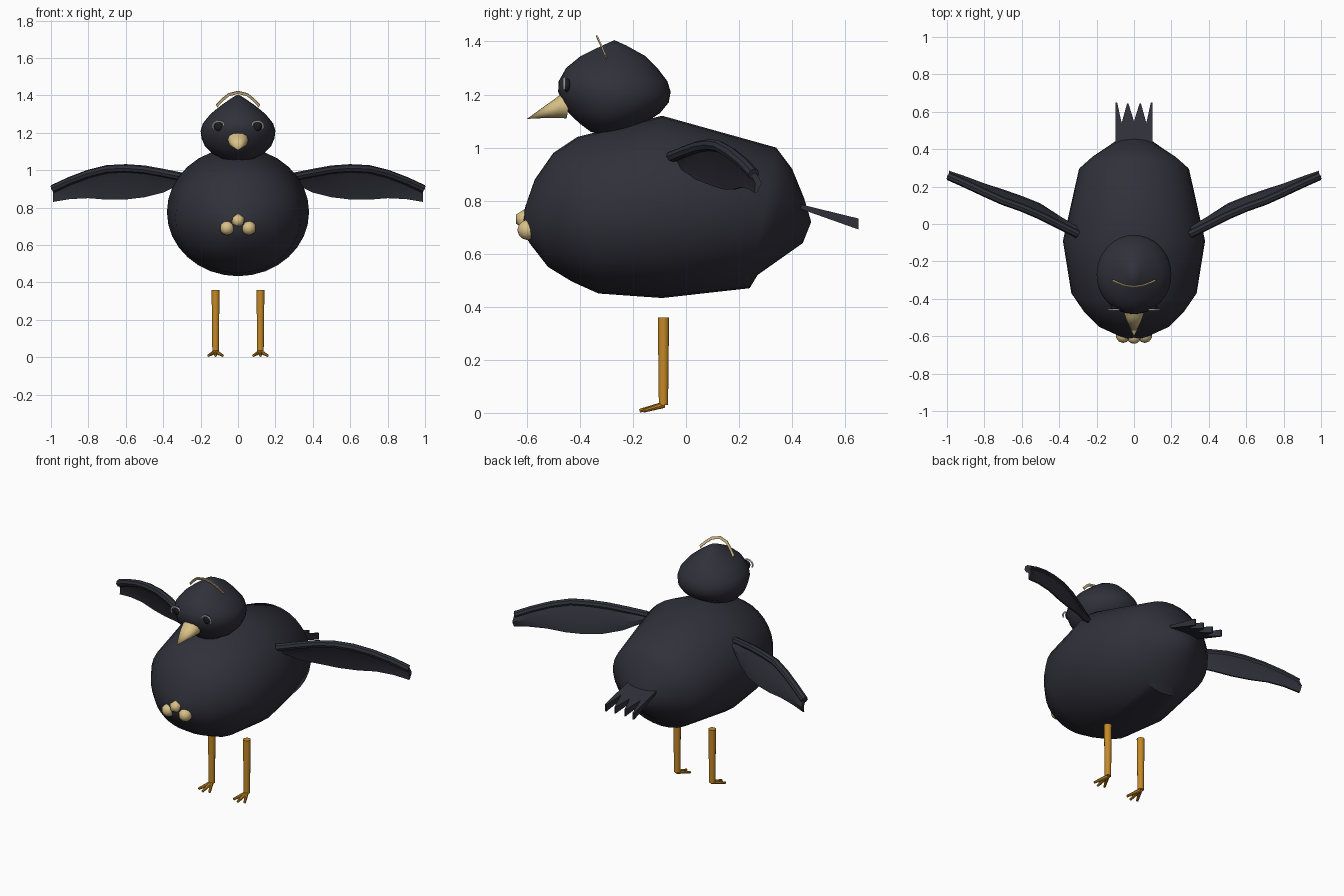
import bpy, bmesh, math
from mathutils import Vector

if "Cube" in bpy.data.objects:
    bpy.data.objects.remove(bpy.data.objects["Cube"])


def material(name, color):
    m = bpy.data.materials.new(name)
    m.diffuse_color = (*color, 1)
    m.use_nodes = True
    m.node_tree.nodes["Principled BSDF"].inputs["Base Color"].default_value = m.diffuse_color
    return m


DARK = material("charcoal plumage", (0.03, 0.03, 0.043))
TAN = material("pale tan", (0.69, 0.53, 0.24))
ORANGE = material("leg orange", (0.56, 0.25, 0.02))
BLACK = material("eye black", (0.012, 0.012, 0.015))
WHITE = material("eye white", (0.8, 0.8, 0.8))


def finish(name, bm, mat, angle=40):
    bmesh.ops.recalc_face_normals(bm, faces=bm.faces[:])
    me = bpy.data.meshes.new(name)
    bm.to_mesh(me)
    bm.free()
    ob = bpy.data.objects.new(name, me)
    bpy.context.collection.objects.link(ob)
    me.materials.append(mat)
    bpy.ops.object.select_all(action='DESELECT')
    ob.select_set(True)
    bpy.context.view_layer.objects.active = ob
    if angle:
        bpy.ops.object.shade_smooth_by_angle(angle=math.radians(angle))
    return ob


def loft(name, rings, mat, start=None, end=None, angle=40):
    """Skin closed rings; optional pole points, otherwise flat caps."""
    bm = bmesh.new()
    loops = [[bm.verts.new(p) for p in r] for r in rings]
    n = len(loops[0])
    for a, b in zip(loops, loops[1:]):
        for i in range(n):
            bm.faces.new((a[i], a[(i + 1) % n], b[(i + 1) % n], b[i]))
    for loop, pole in ((loops[0], start), (loops[-1], end)):
        if pole is None:
            bm.faces.new(loop)
        else:
            v = bm.verts.new(pole)
            for i in range(n):
                bm.faces.new((loop[i], loop[(i + 1) % n], v))
    return finish(name, bm, mat, angle)


def circle(c, u, v, n):
    c, u, v = Vector(c), Vector(u), Vector(v)
    return [c + u * math.cos(2 * math.pi * i / n) + v * math.sin(2 * math.pi * i / n)
            for i in range(n)]


def rod(name, a, b, r1, r2, mat, n=8):
    a, b = Vector(a), Vector(b)
    d = (b - a).normalized()
    u = d.orthogonal().normalized()
    v = d.cross(u)
    return loft(name, [circle(a, u * r1, v * r1, n), circle(b, u * r2, v * r2, n)], mat)


def tube(name, pts, r, mat, n=8):
    pts = [Vector(p) for p in pts]
    rings = []
    for i, p in enumerate(pts):
        d = (pts[min(i + 1, len(pts) - 1)] - pts[max(i - 1, 0)]).normalized()
        u = d.cross(Vector((0, 0, 1))).normalized()
        rings.append(circle(p, u * r, d.cross(u) * r, n))
    return loft(name, rings, mat)


def ball(name, c, r, mat, scale=(1, 1, 1), sub=2):
    bm = bmesh.new()
    bmesh.ops.create_icosphere(bm, subdivisions=sub, radius=r)
    for v in bm.verts:
        v.co = Vector(c) + Vector([v.co[k] * scale[k] for k in range(3)])
    return finish(name, bm, mat, 60)


# Body: tilted rings (top y, top z, bottom y, bottom z, half width)
body = [(-0.605, 0.78, -0.59, 0.64, 0.08), (-0.57, 0.88, -0.52, 0.55, 0.19),
        (-0.50, 0.98, -0.43, 0.495, 0.27), (-0.41, 1.04, -0.33, 0.45, 0.335),
        (-0.09, 1.12, -0.09, 0.433, 0.38), (0.34, 1.0, 0.24, 0.47, 0.295),
        (0.40, 0.92, 0.27, 0.52, 0.24), (0.445, 0.81, 0.44, 0.64, 0.10)]
rings = []
for ty, tz, by, bz, w in body:
    rings.append(circle((0, (ty + by) / 2, (tz + bz) / 2), (w, 0, 0),
                        (0, (ty - by) / 2, (tz - bz) / 2), 32))
loft("body", rings, DARK, (0, -0.622, 0.70), (0, 0.472, 0.72), 50)

# Head: pointed turnip profile (z, centre y, radius x, radius y)
head = [(1.06, -0.29, 0.08, 0.07), (1.09, -0.28, 0.14, 0.12), (1.13, -0.27, 0.178, 0.172),
        (1.17, -0.265, 0.195, 0.2), (1.21, -0.27, 0.2, 0.212), (1.25, -0.275, 0.188, 0.205),
        (1.30, -0.28, 0.147, 0.172), (1.345, -0.275, 0.092, 0.122), (1.385, -0.27, 0.035, 0.045)]
loft("head", [circle((0, y, z), (rx, 0, 0), (0, ry, 0), 32) for z, y, rx, ry in head],
     DARK, (0, -0.29, 1.04), (0, -0.27, 1.405), 60)

# Beak
loft("beak", [circle((0, -0.44, 1.165), (0.056, 0, 0), (0, 0.01, 0.055), 12),
              circle((0, -0.475, 1.159), (0.053, 0, 0), (0, 0.01, 0.047), 12),
              circle((0, -0.51, 1.146), (0.042, 0, 0), (0, 0.01, 0.034), 12)],
     TAN, None, (0, -0.60, 1.108), 60)

# Crest: thin flat ribbon arching over the brow
crest = []
for x, y, z in [(-0.115, -0.302, 1.343), (-0.085, -0.315, 1.375), (-0.05, -0.328, 1.403),
                (0, -0.335, 1.416), (0.05, -0.328, 1.403), (0.085, -0.315, 1.375),
                (0.115, -0.302, 1.343)]:
    c = Vector((x, y, z))
    out = Vector((x * 4, -0.3, 0.8)).normalized() * 0.008
    thick = Vector((0, 0.0025, 0.001))
    crest.append([c + out + thick, c + out - thick, c - out - thick, c - out + thick])
loft("crest", crest, TAN, angle=None)

# Belly knobs
for i, (x, y, z) in enumerate([(0, -0.607, 0.73), (-0.058, -0.597, 0.69), (0.058, -0.597, 0.69)]):
    ball("belly_knob_%d" % i, (x, y, z), 0.039, TAN, sub=2 if i else 1)

# Tail: jagged flat fan, thicker towards the tips
outline = [(-0.1, 0.42), (-0.1, 0.65), (-0.09, 0.65), (-0.066, 0.54), (-0.037, 0.645),
           (-0.03, 0.645), (0, 0.55), (0.03, 0.645), (0.037, 0.645), (0.066, 0.54),
           (0.09, 0.65), (0.1, 0.65), (0.1, 0.42)]
bm = bmesh.new()
layers = []
for side in (1, -1):
    layers.append([bm.verts.new((x, y, 0.775 - (y - 0.44) * 0.3
                                 + side * (0.008 + (y - 0.42) * 0.055))) for x, y in outline])
    bm.faces.new(layers[-1])
for i in range(len(outline)):
    j = (i + 1) % len(outline)
    bm.faces.new((layers[0][i], layers[0][j], layers[1][j], layers[1][i]))
finish("tail", bm, DARK, None)

# Wing stations: x, y, top z, bottom y, bottom z
wing = [(0.30, -0.055, 0.965, -0.03, 0.93), (0.40, -0.005, 0.985, 0.04, 0.88),
        (0.50, 0.045, 1.003, 0.105, 0.855), (0.60, 0.088, 1.01, 0.145, 0.843),
        (0.70, 0.123, 1.005, 0.18, 0.842), (0.80, 0.168, 0.98, 0.212, 0.85),
        (0.90, 0.215, 0.942, 0.24, 0.845), (0.99, 0.255, 0.90, 0.262, 0.83)]

for s, side in ((1, "left"), (-1, "right")):
    # Wing: leading edge tube with a bowed vane hanging below
    tube(side + "_wing_edge", [(s * x, y, z) for x, y, z, _, _ in wing], 0.022, DARK)
    vane = []
    for x, y, z, by, bz in wing:
        m = (z + bz) / 2
        my = (y + by) / 2 + 0.015
        vane.append([Vector(p) for p in (
            (s * x, y - 0.012, z), (s * x, my - 0.012, m), (s * x, by - 0.005, bz),
            (s * x, by + 0.005, bz), (s * x, my + 0.012, m), (s * x, y + 0.012, z))])
    loft(side + "_wing_vane", vane, DARK)

    # Eye: shallow dark disc with a pale broken rim
    ball(side + "_eye", (s * 0.1, -0.447, 1.234), 0.027, BLACK, (1, 0.5, 1))
    rim = []
    for k in range(11):
        a = math.radians(-30 + 20 * k)
        rim.append(circle((s * (0.104 + 0.031 * math.cos(a)), -0.459, 1.234 + 0.027 * math.sin(a)),
                          (s * 0.005 * math.cos(a), 0, 0.005 * math.sin(a)), (0, 0.005, 0), 6))
    loft(side + "_eye_rim", rim, WHITE)

    # Leg with three splayed toes
    rod(side + "_leg", (s * 0.12, -0.085, 0.03), (s * 0.12, -0.085, 0.36), 0.018, 0.022, ORANGE, 12)
    for k in (-1, 0, 1):
        rod("%s_toe_%d" % (side, k + 2), (s * 0.12, -0.085, 0.03),
            (s * 0.12 + k * 0.038, -0.175 + 0.015 * abs(k), 0.008), 0.012, 0.007, ORANGE)
